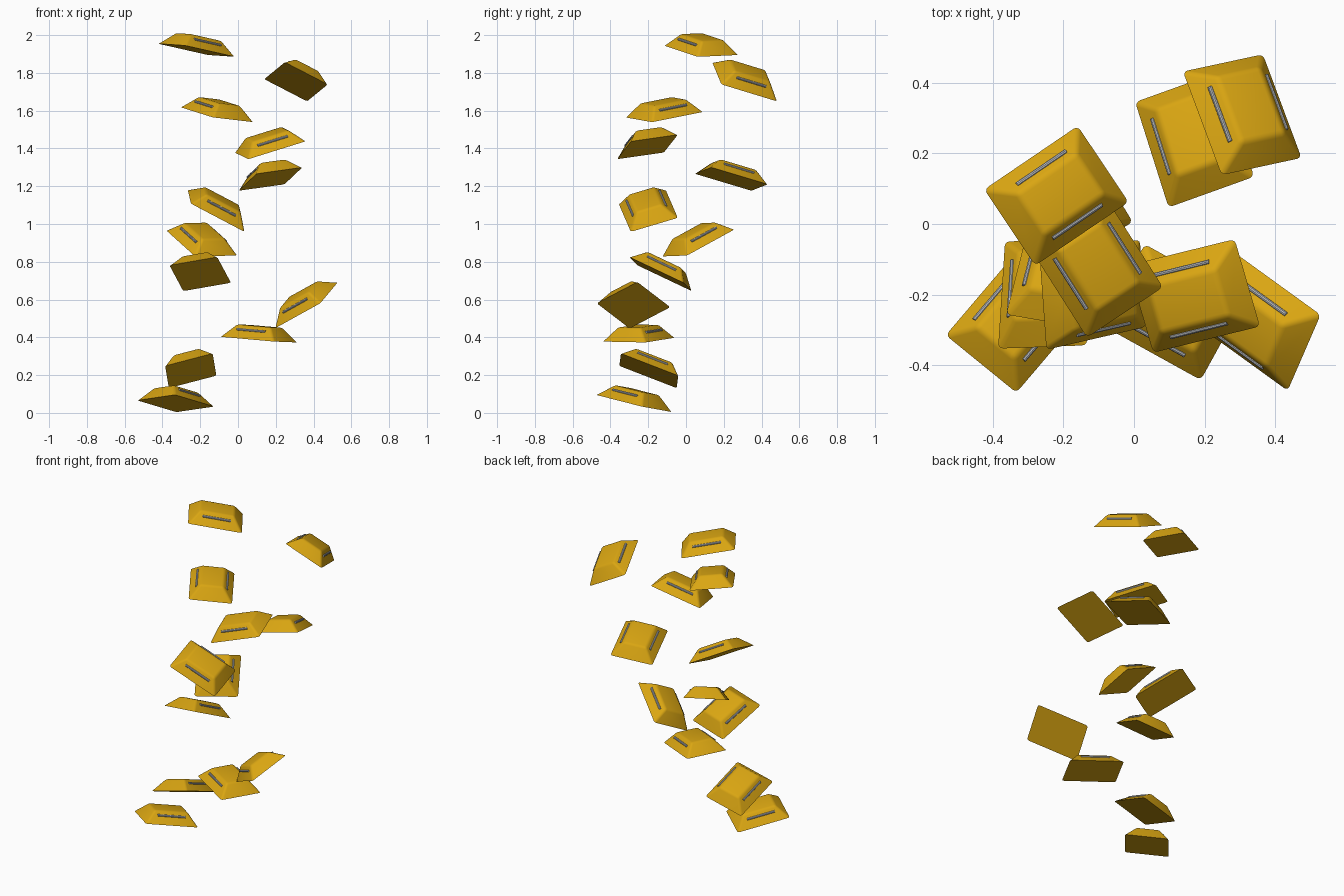
import bpy, bmesh, math
from mathutils import Vector, Matrix

cube = bpy.data.objects.get("Cube")
if cube:
    bpy.data.objects.remove(cube, do_unlink=True)

LENGTH, WIDTH, HEIGHT, INSET = 0.326, 0.26, 0.072, 0.06


def material(name, color, metallic=0.0):
    m = bpy.data.materials.new(name)
    m.use_nodes = True
    m.diffuse_color = color
    m.node_tree.nodes["Principled BSDF"].inputs["Base Color"].default_value = color
    return m


gold = material("gold", (0.70, 0.38, 0.006, 1))
silver = material("silver", (0.50, 0.52, 0.55, 1))


def make_ingot_mesh():
    """Tapered bar with softened ridges, and a thin rod on each long slope."""
    bm = bmesh.new()
    bmesh.ops.create_cube(bm, size=1)
    for v in bm.verts:
        top = v.co.z > 0
        shrink = 2 * INSET if top else 0
        v.co.x *= LENGTH - shrink
        v.co.y *= WIDTH - shrink
        v.co.z = HEIGHT if top else 0
    ridges = [e for e in bm.edges if any(v.co.z > 0 for v in e.verts)]
    bmesh.ops.bevel(bm, geom=ridges, offset=0.012, segments=3, profile=0.5, affect='EDGES')

    # Rods set into the long slopes
    body = set(bm.faces)
    rod_y = 0.091
    rod_z = HEIGHT * (WIDTH / 2 - rod_y) / INSET
    for side in (-1, 1):
        place = Matrix.Translation((0, side * rod_y, rod_z)) @ Matrix.Rotation(math.pi / 2, 4, 'Y')
        bmesh.ops.create_cone(bm, cap_ends=True, segments=10, radius1=0.007,
                              radius2=0.007, depth=0.172, matrix=place)
    for f in bm.faces:
        f.material_index = 0 if f in body else 1
    mesh = bpy.data.meshes.new("ingot")
    bm.to_mesh(mesh)
    bm.free()
    mesh.materials.append(gold)
    mesh.materials.append(silver)
    return mesh


# Each bar: base centre, long edge direction, short edge direction
BARS = [
    ((-.22, .08, 1.92), (.265, .18, -.06), (.145, -.215, -.01)),
    ((.307, .31, 1.753), (.11, -.295, .09), (.225, .045, -.115)),
    ((-.112, -.115, 1.579), (-.175, .275, .055), (-.21, -.135, .025)),
    ((.17, -.204, 1.408), (.305, .075, .095), (.075, -.25, -.035)),
    ((.172, .24, 1.238), (.095, -.3, .09), (.24, .08, .035)),
    ((-.116, -.2, 1.07), (.285, .065, -.15), (-.017, .235, .07)),
    ((-.192, .065, .9), (-.15, .246, .135), (.225, .134, .005)),
    ((-.2, -.135, .735), (.075, .295, -.14), (.255, -.035, .04)),
    ((.362, -.278, .57), (-.235, .17, -.13), (-.09, -.215, -.11)),
    ((.11, -.25, .388), (-.28, .155, .025), (.13, .235, -.005)),
    ((-.25, -.197, .223), (.02, .31, -.12), (.25, .01, .065)),
    ((-.33, -.275, .05), (.2, .235, -.06), (.2, -.165, .03)),
]

ingot = make_ingot_mesh()
for i, (centre, long_dir, short_dir) in enumerate(BARS):
    x = Vector(long_dir).normalized()
    z = x.cross(Vector(short_dir)).normalized()
    if z.z < 0:
        z = -z
    y = z.cross(x)
    rot = Matrix((x, y, z)).transposed().to_4x4()
    ob = bpy.data.objects.new(f"gold_bar_{i + 1}", ingot)
    bpy.context.collection.objects.link(ob)
    ob.matrix_world = Matrix.Translation(centre) @ rot
    if i == 0:
        bpy.context.view_layer.objects.active = ob
        ob.select_set(True)
        bpy.ops.object.shade_smooth_by_angle(angle=math.radians(35))
        ob.select_set(False)
